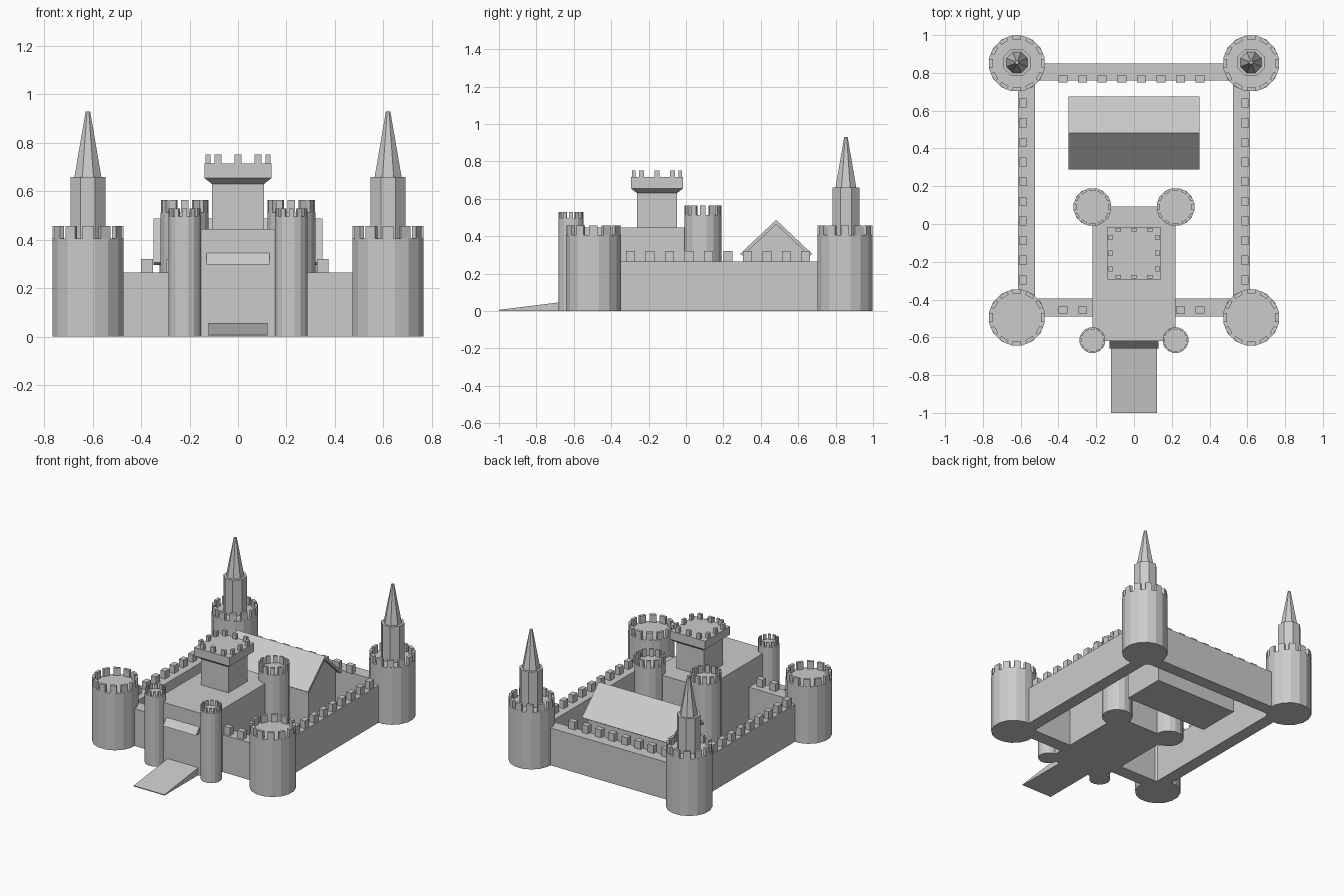
import bpy, bmesh
from math import sin, cos, pi, tau
from mathutils import Matrix, Vector

if "Cube" in bpy.data.objects:
    bpy.data.objects.remove(bpy.data.objects["Cube"])


def finish(name, bm):
    bmesh.ops.recalc_face_normals(bm, faces=bm.faces)
    me = bpy.data.meshes.new(name)
    bm.to_mesh(me)
    bm.free()
    ob = bpy.data.objects.new(name, me)
    bpy.context.collection.objects.link(ob)
    return ob


def add_box(bm, x0, x1, y0, y1, z0, z1):
    m = Matrix.Translation(((x0 + x1) / 2, (y0 + y1) / 2, (z0 + z1) / 2))
    m = m @ Matrix.Diagonal((x1 - x0, y1 - y0, z1 - z0, 1))
    bmesh.ops.create_cube(bm, size=1, matrix=m)


def add_cone(bm, x, y, r0, r1, z0, z1, n):
    m = Matrix.Translation((x, y, (z0 + z1) / 2)) @ Matrix.Rotation(pi / n, 4, 'Z')
    bmesh.ops.create_cone(bm, cap_ends=True, segments=n, radius1=r0, radius2=r1,
                          depth=z1 - z0, matrix=m)


def box(name, *dims):
    bm = bmesh.new()
    add_box(bm, *dims)
    return finish(name, bm)


def extrude_x(name, profile, half):
    """Extrude a (y, z) profile from -half to +half along x."""
    bm = bmesh.new()
    f = bm.faces.new([bm.verts.new((-half, y, z)) for y, z in profile])
    r = bmesh.ops.extrude_face_region(bm, geom=[f])
    verts = [v for v in r['geom'] if isinstance(v, bmesh.types.BMVert)]
    bmesh.ops.translate(bm, verts=verts, vec=Vector((2 * half, 0, 0)))
    return finish(name, bm)


def round_tower(name, x, y, r, z, top, count, size):
    """Round tower with a ring of merlons on its rim."""
    bm = bmesh.new()
    add_cone(bm, x, y, r, r, 0, z, 16)
    thick, width = size
    rm = r * 0.98 - thick / 2
    for i in range(count):
        a = pi / 2 + tau * i / count
        m = Matrix.Translation((x + rm * cos(a), y + rm * sin(a), (z + top) / 2))
        m = m @ Matrix.Rotation(a, 4, 'Z') @ Matrix.Diagonal((thick, width, top - z, 1))
        bmesh.ops.create_cube(bm, size=1, matrix=m)
    return finish(name, bm)


for s, side in ((-1, "left"), (1, "right")):
    # corner towers, the rear pair carrying spires
    round_tower("front_corner_tower_" + side, s * 0.62, -0.495, 0.15, 0.405, 0.457, 12, (0.02, 0.045))
    round_tower("back_corner_tower_" + side, s * 0.62, 0.85, 0.15, 0.405, 0.457, 12, (0.02, 0.045))
    bm = bmesh.new()
    add_cone(bm, s * 0.62, 0.855, 0.078, 0.078, 0.405, 0.66, 8)
    add_cone(bm, s * 0.62, 0.855, 0.06, 0.01, 0.66, 0.93, 8)
    finish("spire_" + side, bm)
    # gatehouse towers
    round_tower("keep_tower_" + side, s * 0.22, 0.09, 0.101, 0.513, 0.565, 12, (0.014, 0.03))
    round_tower("gate_tower_" + side, s * 0.22, -0.615, 0.069, 0.495, 0.53, 12, (0.01, 0.02))
    # side curtain wall and merlons
    x0, x1 = sorted((s * 0.525, s * 0.614))
    box("side_wall_" + side, x0, x1, -0.49, 0.85, 0, 0.265)
    bm = bmesh.new()
    for i in range(10):
        y = -0.296 + 0.104 * i
        add_box(bm, s * 0.587 - 0.018, s * 0.587 + 0.018, y - 0.024, y + 0.024, 0.265, 0.32)
    finish("side_merlons_" + side, bm)
    # front curtain wall, either side of the gatehouse
    x0, x1 = sorted((s * 0.2, s * 0.6))
    box("front_wall_" + side, x0, x1, -0.49, -0.395, 0, 0.265)

# back wall, and merlons for back and front walls
box("back_wall", -0.6, 0.6, 0.76, 0.85, 0, 0.265)
xs = [-0.376 + 0.1037 * i for i in range(8)]
for name, y, row in (("back_merlons", 0.767, xs), ("front_merlons", -0.455, xs[:2] + xs[-2:])):
    bm = bmesh.new()
    for x in row:
        add_box(bm, x - 0.024, x + 0.024, y - 0.019, y + 0.019, 0.265, 0.32)
    finish(name, bm)

# gatehouse block, gate hood and ramp
box("gatehouse", -0.22, 0.22, -0.62, 0.093, 0, 0.445)
extrude_x("gate_hood", [(-0.615, 0.345), (-0.62, 0.345), (-0.658, 0.298), (-0.615, 0.298)], 0.13)
extrude_x("ramp", [(-1, 0), (-1, 0.006), (-0.615, 0.054), (-0.615, 0)], 0.121)

# central square tower with flared top and merlons
cy = -0.155
bm = bmesh.new()
rings = []
for h, z in ((0.107, 0.44), (0.107, 0.63), (0.139, 0.655), (0.139, 0.715)):
    rings.append([bm.verts.new((a * h, cy + b * h, z)) for a, b in ((-1, -1), (1, -1), (1, 1), (-1, 1))])
for lo, hi in zip(rings, rings[1:]):
    for i in range(4):
        j = (i + 1) % 4
        bm.faces.new((lo[i], lo[j], hi[j], hi[i]))
bm.faces.new(rings[0])
bm.faces.new(rings[-1])
for t in (-0.083, 0, 0.083):
    for e in (-0.124, 0.124):
        add_box(bm, t - 0.014, t + 0.014, cy + e - 0.01, cy + e + 0.01, 0.715, 0.752)
        add_box(bm, e - 0.01, e + 0.01, cy + t - 0.014, cy + t + 0.014, 0.715, 0.752)
finish("central_tower", bm)

# great hall with overhanging gable roof
yc = 0.482
extrude_x("hall", [(yc - 0.155, 0), (yc + 0.155, 0), (yc + 0.155, 0.32),
                   (yc, 0.467), (yc - 0.155, 0.32)], 0.325)
extrude_x("hall_roof", [(yc - 0.193, 0.305), (yc, 0.487), (yc + 0.193, 0.305), (yc + 0.178, 0.295),
                        (yc, 0.463), (yc - 0.178, 0.295)], 0.348)
